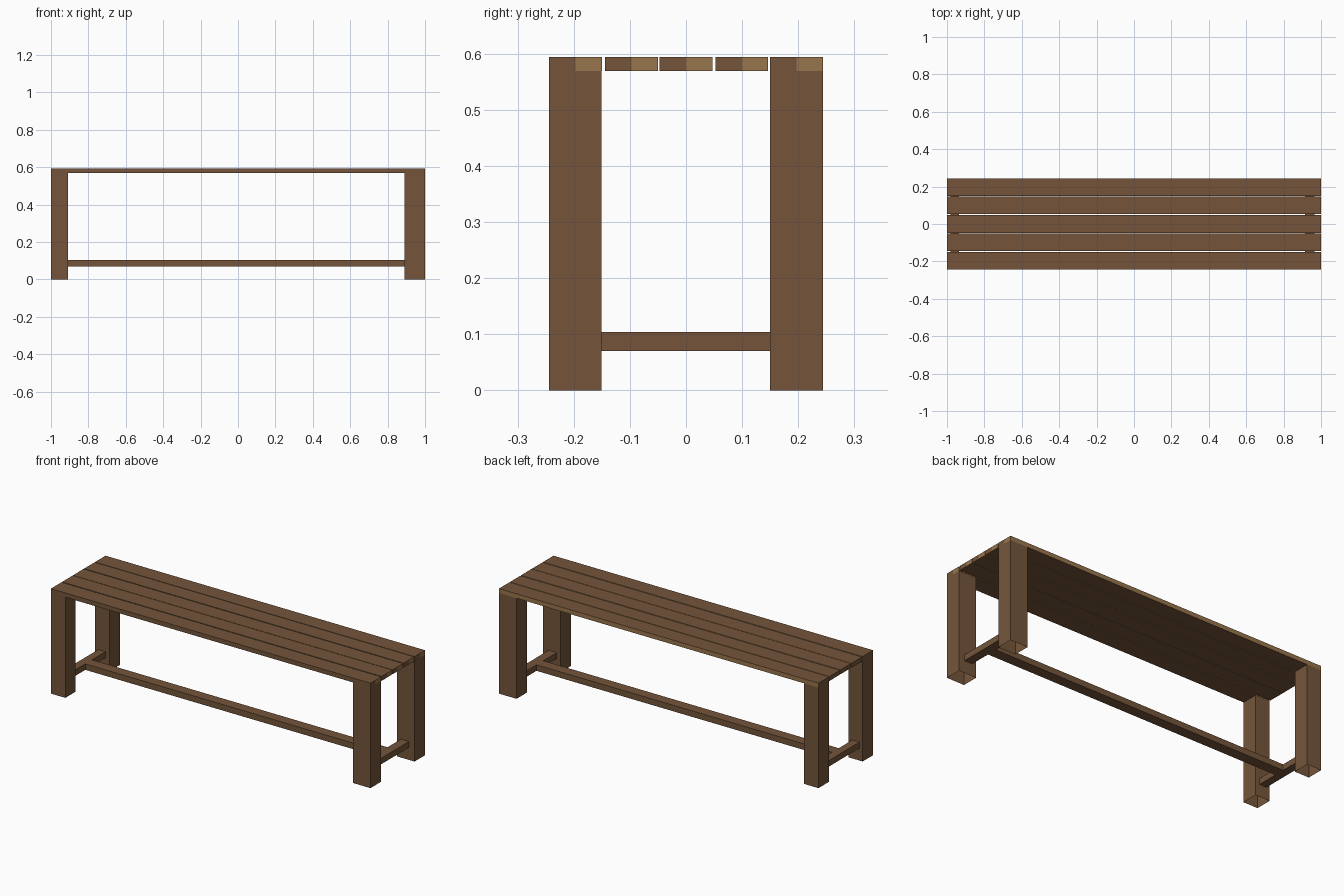
import bpy, bmesh

if "Cube" in bpy.data.objects:
    bpy.data.objects.remove(bpy.data.objects["Cube"])


def material(name, col):
    m = bpy.data.materials.new(name)
    m.diffuse_color = (*col, 1)
    m.use_nodes = True
    m.node_tree.nodes["Principled BSDF"].inputs["Base Color"].default_value = m.diffuse_color
    return m


wood = material("dark wood", (0.178, 0.091, 0.043))
light = material("light wood edge", (0.318, 0.178, 0.072))


def box(name, x, y, z, open_bottom=False, split=False, paint=None):
    """Box from (min, max) ranges; optionally open below, cut in half along y, painted by a rule."""
    bm = bmesh.new()
    bmesh.ops.create_cube(bm, size=1)
    for v in bm.verts:
        v.co = [r[0] + (c + 0.5) * (r[1] - r[0]) for c, r in zip(v.co, (x, y, z))]
    mid = sum(y) / 2
    if split:
        bmesh.ops.bisect_plane(bm, geom=bm.verts[:] + bm.edges[:] + bm.faces[:],
                               plane_co=(0, mid, 0), plane_no=(0, 1, 0))
    bm.normal_update()
    if open_bottom:
        bmesh.ops.delete(bm, geom=[f for f in bm.faces if f.normal.z < -0.9], context='FACES')
    if paint:
        for f in bm.faces:
            f.material_index = int(paint(f, mid))
    me = bpy.data.meshes.new(name)
    bm.to_mesh(me)
    bm.free()
    me.materials.append(wood)
    me.materials.append(light)
    ob = bpy.data.objects.new(name, me)
    bpy.context.collection.objects.link(ob)


# light cut edges: back long edge and half of each right end
def edge_rule(f, mid):
    return f.normal.y > 0.9 or (f.normal.x > 0.9 and f.calc_center_median().y > mid)


# five seat slats
slats = [(-0.244, -0.15), (-0.144, -0.05), (-0.047, 0.047), (0.053, 0.146), (0.15, 0.244)]
for i, y in enumerate(slats):
    box(f"seat_slat_{i + 1}", (-1, 1), y, (0.569, 0.594), split=True, paint=edge_rule)

# hollow legs and the low crossbars joining each pair
for side, leg_x, bar_x in (("left", (-1, -0.91), (-0.98, -0.935)),
                           ("right", (0.89, 1), (0.915, 0.965))):
    box(f"front_{side}_leg", leg_x, (-0.244, -0.151), (0, 0.569), open_bottom=True)
    box(f"back_{side}_leg", leg_x, (0.15, 0.244), (0, 0.569), open_bottom=True)
    box(f"{side}_crossbar", bar_x, (-0.151, 0.15), (0.07, 0.104))

# long stretcher between the crossbars
box("stretcher", (-0.935, 0.915), (-0.03, 0.03), (0.07, 0.104))
